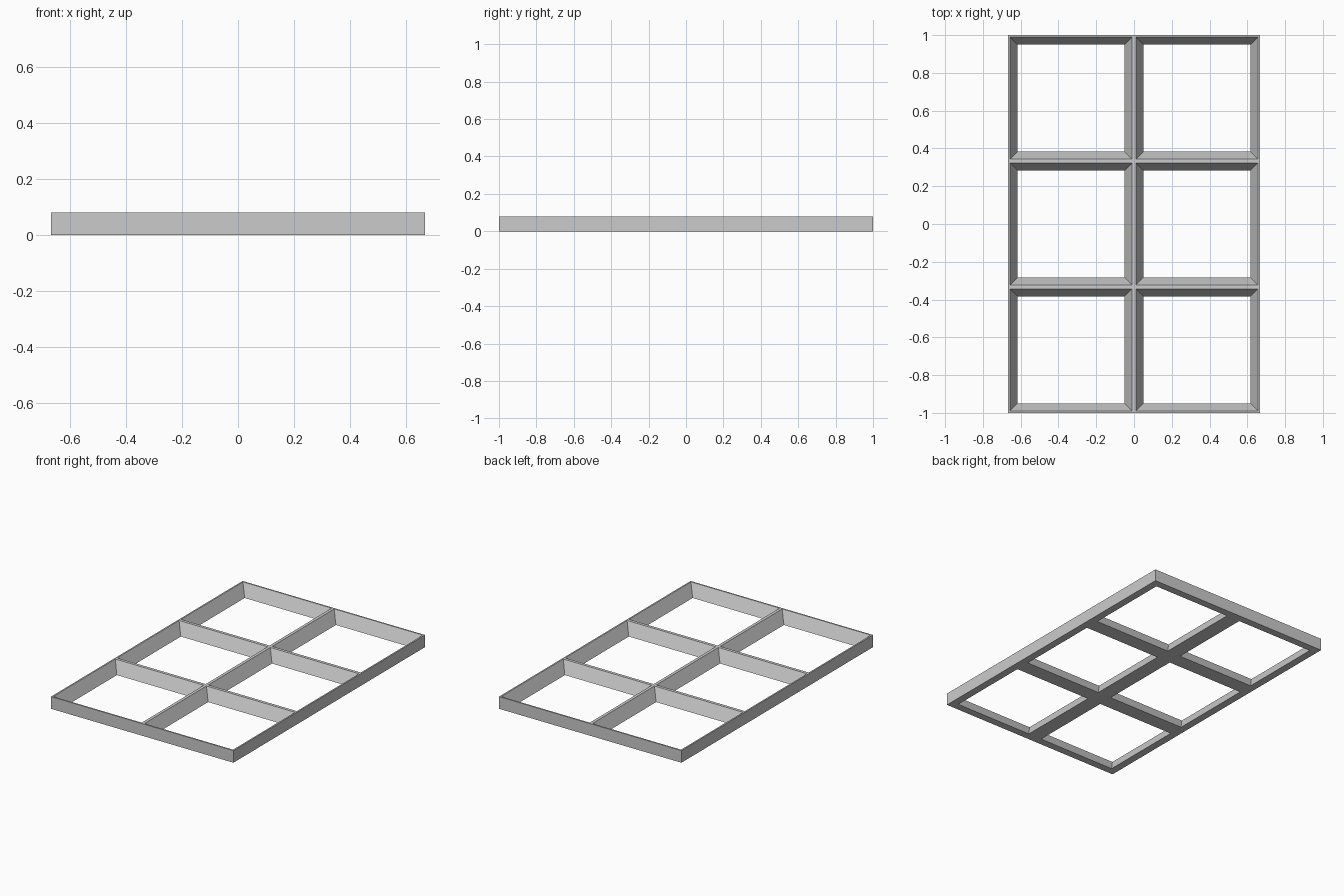
import bpy
import bmesh

cube = bpy.data.objects.get("Cube")
if cube:
    bpy.data.objects.remove(cube, do_unlink=True)

COLUMNS, ROWS = 2, 3
CELL = 2 / ROWS
HEIGHT = 0.08
RIM_INSET = 0.01     # half thickness of a bar at the top
FOOT_INSET = 0.05    # half thickness of a bar at the bottom

grey = bpy.data.materials.new("light_grey")
grey.use_nodes = True
colour = (0.6, 0.6, 0.6, 1)
grey.diffuse_color = colour
grey.node_tree.nodes["Principled BSDF"].inputs["Base Color"].default_value = colour

bm = bmesh.new()


def ring(cx, cy, inset, z):
    """Square loop of vertices around a cell centre."""
    r = CELL / 2 - inset
    return [bm.verts.new((cx + sx * r, cy + sy * r, z))
            for sx, sy in ((-1, -1), (1, -1), (1, 1), (-1, 1))]


def bridge(a, b, sides=range(4)):
    for i in sides:
        j = (i + 1) % 4
        bm.faces.new((a[i], a[j], b[j], b[i]))


# Each cell is a square opening with walls that widen towards the bottom
for col in range(COLUMNS):
    for row in range(ROWS):
        cx = (col - (COLUMNS - 1) / 2) * CELL
        cy = (row - (ROWS - 1) / 2) * CELL
        outer_top = ring(cx, cy, 0, HEIGHT)
        inner_top = ring(cx, cy, RIM_INSET, HEIGHT)
        inner_foot = ring(cx, cy, FOOT_INSET, 0)
        outer_foot = ring(cx, cy, 0, 0)
        bridge(outer_top, inner_top)
        bridge(inner_top, inner_foot)
        bridge(inner_foot, outer_foot)
        # Outside walls only where the cell touches the border
        border = (row == 0, col == COLUMNS - 1, row == ROWS - 1, col == 0)
        bridge(outer_foot, outer_top, [i for i in range(4) if border[i]])

# Join the cells into one closed frame
bmesh.ops.remove_doubles(bm, verts=bm.verts[:], dist=0.0005)
bmesh.ops.recalc_face_normals(bm, faces=bm.faces[:])

mesh = bpy.data.meshes.new("grid_frame")
bm.to_mesh(mesh)
bm.free()
mesh.materials.append(grey)
frame = bpy.data.objects.new("grid_frame", mesh)
bpy.context.collection.objects.link(frame)
